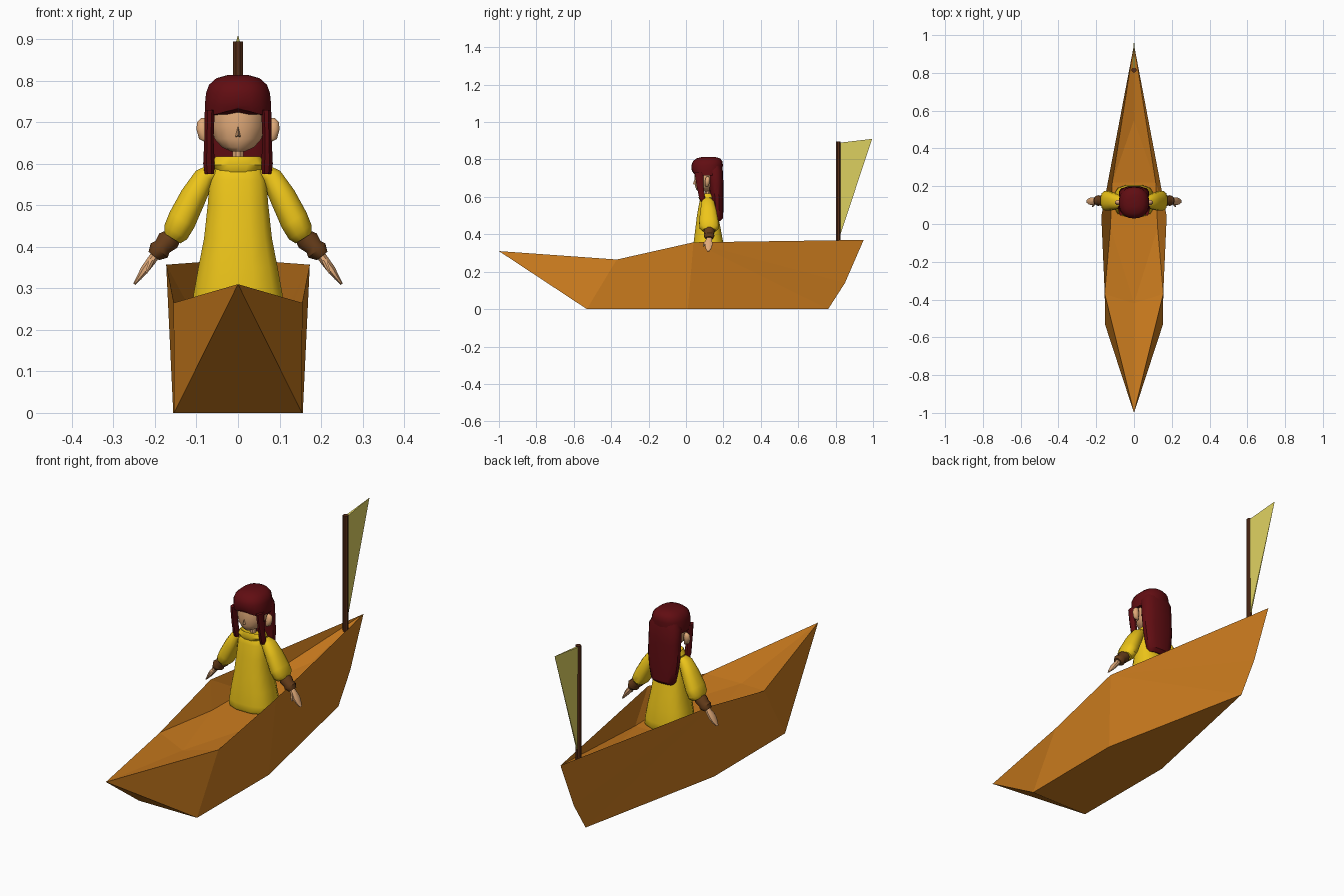
import bpy, bmesh, math
from mathutils import Vector


def mat(name, c):
    m = bpy.data.materials.new(name)
    m.diffuse_color = (*c, 1)
    return m


WOOD = mat("orange_wood", (.6, .2, .013))
DARK = mat("dark_wood", (.09, .025, .008))
BROWN = mat("cuff_brown", (.13, .045, .01))
YELLOW = mat("yellow_cloth", (.85, .56, .01))
PALE = mat("pale_flag", (.73, .64, .12))
SKIN = mat("skin", (.75, .4, .19))
HAIR = mat("red_hair", (.12, .004, .006))


def make(name, verts, faces, m, smooth=None):
    me = bpy.data.meshes.new(name)
    bm = bmesh.new()
    vs = [bm.verts.new(v) for v in verts]
    for f in faces:
        bm.faces.new([vs[i] for i in f])
    bmesh.ops.recalc_face_normals(bm, faces=bm.faces)
    bm.to_mesh(me)
    bm.free()
    o = bpy.data.objects.new(name, me)
    bpy.context.collection.objects.link(o)
    me.materials.append(m)
    if smooth:
        bpy.ops.object.select_all(action='DESELECT')
        o.select_set(True)
        bpy.context.view_layer.objects.active = o
        bpy.ops.object.shade_smooth_by_angle(angle=math.radians(smooth))
    return o


def loft(name, rings, m, n=12, power=1.0, side=1, smooth=40, axis=None):
    """Closed skin through rings (x, y, z, rx, ry); side=-1 mirrors in x."""
    if axis is None:
        axis = (0, 0, 1)
    t = Vector(axis).normalized()
    u = Vector((0, 1, 0)).cross(t).normalized()
    v = t.cross(u)
    verts = []
    for x, y, z, rx, ry in rings:
        for i in range(n):
            a = 2 * math.pi * (i + .5) / n
            c, s = math.cos(a), math.sin(a)
            p = Vector((x, y, z)) + u * math.copysign(abs(c) ** power, c) * rx \
                + v * math.copysign(abs(s) ** power, s) * ry
            verts.append((p.x * side, p.y, p.z))
    k = len(rings)
    faces = [(j * n + i, j * n + (i + 1) % n, (j + 1) * n + (i + 1) % n, (j + 1) * n + i)
             for j in range(k - 1) for i in range(n)]
    faces += [tuple(range(n)), tuple(range((k - 1) * n, k * n))]
    return make(name, verts, faces, m, smooth)


# Hull: outer planks plus a sunken floor
hull = [(0, -1, .31), (0, .95, .37), (0, .85, .14), (0, .76, 0),      # 0-3 stem and stern
        (0, -.42, .24), (0, .55, .29)]                                 # 4-5 floor ends
for s in (-1, 1):
    hull += [(s * .155, -.37, .265), (s * .173, .04, .357),            # rim
             (s * .154, -.53, 0), (s * .156, .01, 0),                  # bottom
             (s * .125, -.02, .245), (s * .115, .22, .25)]             # floor
faces = [(0, 8, 14), (8, 9, 15, 14), (9, 3, 15), (4, 10, 16), (10, 11, 17, 16), (11, 5, 17)]
for b in (6, 12):
    r0, r1, b0, b1, f0, f1 = range(b, b + 6)
    faces += [(0, r0, b0), (r0, r1, b1, b0), (r1, 1, 2), (r1, 2, 3), (r1, 3, b1),
              (0, r0, 4), (r0, f0, 4), (r0, r1, f0), (r1, f1, f0), (r1, 1, f1), (1, 5, f1)]
make("hull", hull, faces, WOOD)

# Mast and pennant at the stern
loft("mast", [(0, .815, .3, .013, .013), (0, .815, .895, .013, .013)], DARK, n=8)
make("flag", [(-.006, .825, .89), (.006, .825, .89), (-.003, .826, .40), (.003, .826, .40),
              (0, .995, .91)],
     [(0, 1, 3, 2), (0, 2, 4), (1, 4, 3), (0, 4, 1), (2, 3, 4)], PALE)

# Dress and collar
loft("dress", [(0, .122, .25, .104, .083), (0, .122, .26, .112, .088), (0, .122, .285, .110, .087),
               (0, .12, .35, .098, .082), (0, .118, .42, .084, .071), (0, .115, .5, .075, .058),
               (0, .113, .56, .07, .045), (0, .113, .59, .06, .038), (0, .113, .6, .04, .028)],
     YELLOW, power=.75)
loft("collar", [(0, .113, .58, .055, .04), (0, .112, .597, .068, .046),
                (0, .112, .617, .056, .04), (0, .112, .604, .035, .025)], YELLOW, power=.8)

# Neck, head, nose
loft("neck", [(0, .115, .585, .014, .014), (0, .115, .65, .014, .014)], SKIN, n=8)
loft("head", [(0, .095, .63, .018, .03), (0, .1, .64, .04, .045), (0, .105, .66, .058, .057),
              (0, .11, .69, .066, .064), (0, .112, .73, .067, .065), (0, .115, .77, .055, .055)],
     SKIN, n=14)
make("nose", [(-.008, .052, .664), (.008, .052, .664), (0, .05, .7), (0, .036, .669)],
     [(0, 1, 3), (1, 2, 3), (2, 0, 3), (0, 2, 1)], SKIN)

# Hair cap with an arched fringe
cap = loft("hair_cap", [(0, .115, .715, .081, .078), (0, .113, .74, .081, .082),
                        (0, .113, .77, .078, .084), (0, .116, .79, .071, .079),
                        (0, .119, .806, .053, .063), (0, .121, .814, .025, .032)],
           HAIR, n=18, power=.85)
for v in cap.data.vertices:
    if v.co.z < .72 and v.co.y < .1:
        v.co.z += .018 * max(0, 1 - abs(v.co.x) / .07)

# Long hair at the back
loft("back_hair", [(0, .165, .47, .05, .018), (0, .17, .485, .062, .028), (0, .168, .54, .073, .032),
                   (0, .165, .6, .08, .035), (0, .16, .67, .08, .04), (0, .155, .74, .079, .042),
                   (0, .15, .78, .06, .036)], HAIR, n=14, power=.8)

for s, tag in ((-1, "left"), (1, "right")):
    # Side locks framing the face
    loft("side_lock_" + tag, [(.069, .09, .575, .012, .012), (.07, .085, .6, .015, .017),
                              (.07, .075, .66, .012, .02), (.068, .07, .73, .013, .026)],
         HAIR, n=8, side=s)
    # Ears
    loft("ear_" + tag, [(.074, .112, .652, .005, .005), (.082, .112, .66, .013, .011),
                        (.085, .114, .682, .016, .014), (.086, .116, .7, .014, .012),
                        (.083, .116, .71, .006, .005)], SKIN, n=8, side=s, smooth=60)
    # Puffed sleeve, cuff and hand hang outward along one line
    ax = (.1, 0, -.16)
    loft("sleeve_" + tag, [(.055, .115, .585, .022, .025), (.08, .117, .57, .026, .035),
                           (.108, .12, .52, .033, .045), (.135, .122, .465, .036, .053),
                           (.15, .124, .435, .033, .052), (.158, .124, .42, .023, .036)],
         YELLOW, n=12, side=s, axis=ax, power=.85)
    ax = (.09, 0, -.11)
    loft("cuff_" + tag, [(.152, .124, .43, .02, .026), (.168, .124, .415, .029, .03),
                         (.182, .124, .4, .023, .026), (.19, .124, .391, .028, .029),
                         (.203, .124, .378, .017, .02)], BROWN, n=10, side=s, axis=ax)
    loft("hand_" + tag, [(.195, .124, .386, .012, .012), (.21, .123, .365, .012, .018),
                         (.225, .121, .345, .011, .022), (.238, .12, .326, .007, .017),
                         (.25, .119, .31, .003, .007)], SKIN, n=8, side=s, axis=(.06, 0, -.08))
    loft("thumb_" + tag, [(.207, .112, .368, .007, .007), (.214, .1, .353, .006, .007),
                          (.221, .094, .337, .003, .004)], SKIN, n=6, side=s, axis=(.06, 0, -.08))
